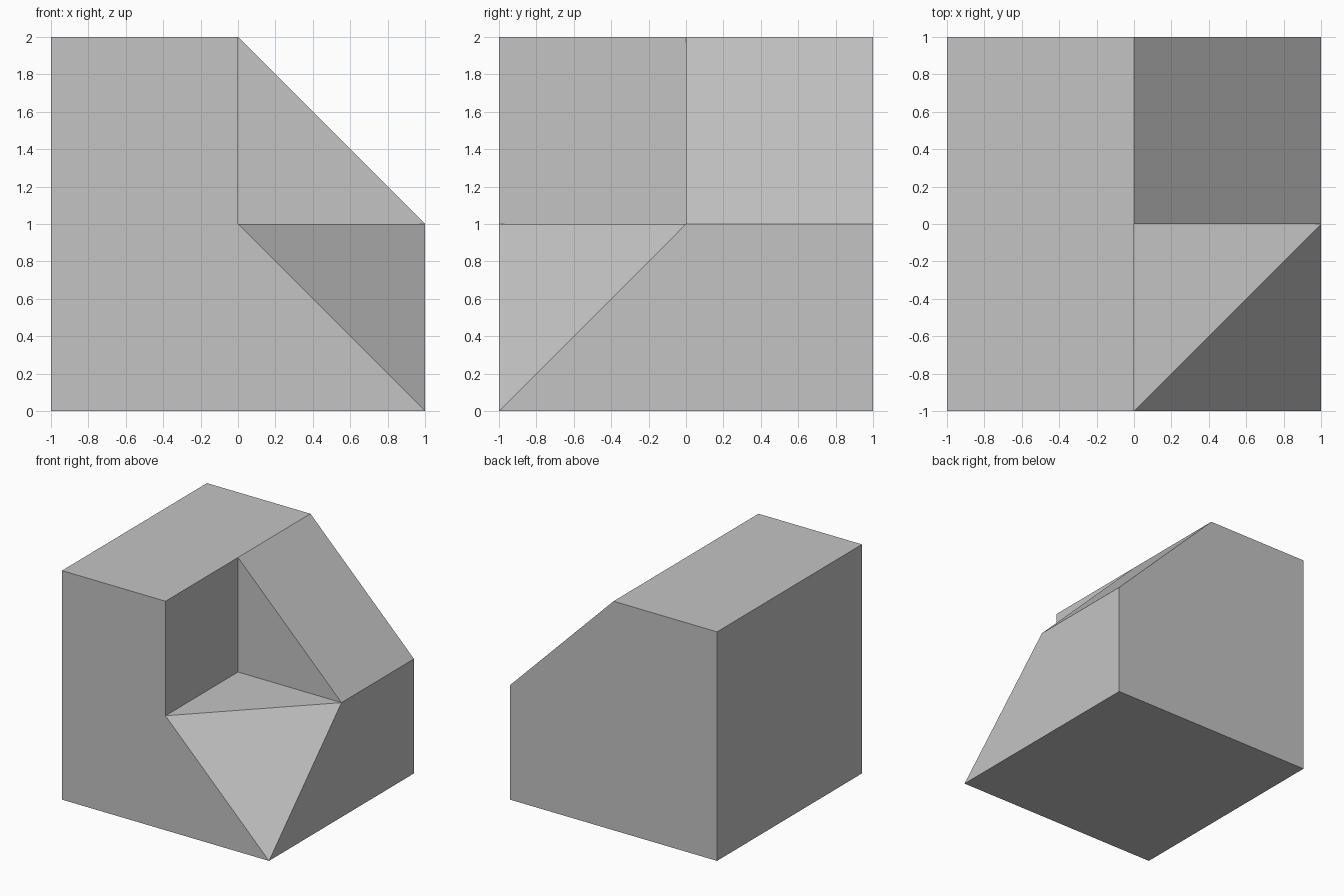
import bpy
import bmesh
from mathutils import Vector

default_cube = bpy.data.objects.get("Cube")
if default_cube:
    bpy.data.objects.remove(default_cube, do_unlink=True)

# Single plain grey
grey = bpy.data.materials.new("light_grey")
grey.use_nodes = True
colour = (0.55, 0.55, 0.55, 1)
grey.diffuse_color = colour
grey.node_tree.nodes["Principled BSDF"].inputs["Base Color"].default_value = colour

# Cross-sections in x, z
back_profile = [(-1, 0), (1, 0), (1, 1), (0, 2), (-1, 2)]
front_profile = [(-1, 0), (1, 0), (1, 1), (0, 1), (0, 2), (-1, 2)]
step_profile = [(1, 1), (0, 2), (0, 1)]

bm = bmesh.new()


def cap(profile, y):
    return bm.faces.new([bm.verts.new((x, y, z)) for x, z in profile])


def walls(profile, y0, y1):
    """Sweep a closed cross-section along y, leaving the ends open."""
    near = [bm.verts.new((x, y0, z)) for x, z in profile]
    far = [bm.verts.new((x, y1, z)) for x, z in profile]
    for i in range(len(profile)):
        j = (i + 1) % len(profile)
        bm.faces.new((near[i], near[j], far[j], far[i]))


def vert_at(*position):
    return min(bm.verts, key=lambda v: (v.co - Vector(position)).length)


def weld():
    bmesh.ops.remove_doubles(bm, verts=bm.verts[:], dist=0.001)


# Sloped back half, stepped front half and the wall between them
walls(back_profile, 0, 1)
cap(back_profile, 1)
walls(front_profile, -1, 0)
cap(front_profile, -1)
cap(step_profile, 0)
weld()

# Bevel the front corner of the ledge: crease it, then collapse the corner down
bmesh.ops.connect_verts(bm, verts=[vert_at(0, -1, 1), vert_at(1, 0, 1)])
vert_at(1, -1, 1).co.z = 0
weld()

# Merge flat neighbours into whole faces
bmesh.ops.dissolve_limit(bm, angle_limit=0.01, verts=bm.verts[:], edges=bm.edges[:])
bmesh.ops.recalc_face_normals(bm, faces=bm.faces[:])

mesh = bpy.data.meshes.new("notched_block")
bm.to_mesh(mesh)
bm.free()
mesh.materials.append(grey)
block = bpy.data.objects.new("notched_block", mesh)
bpy.context.collection.objects.link(block)
